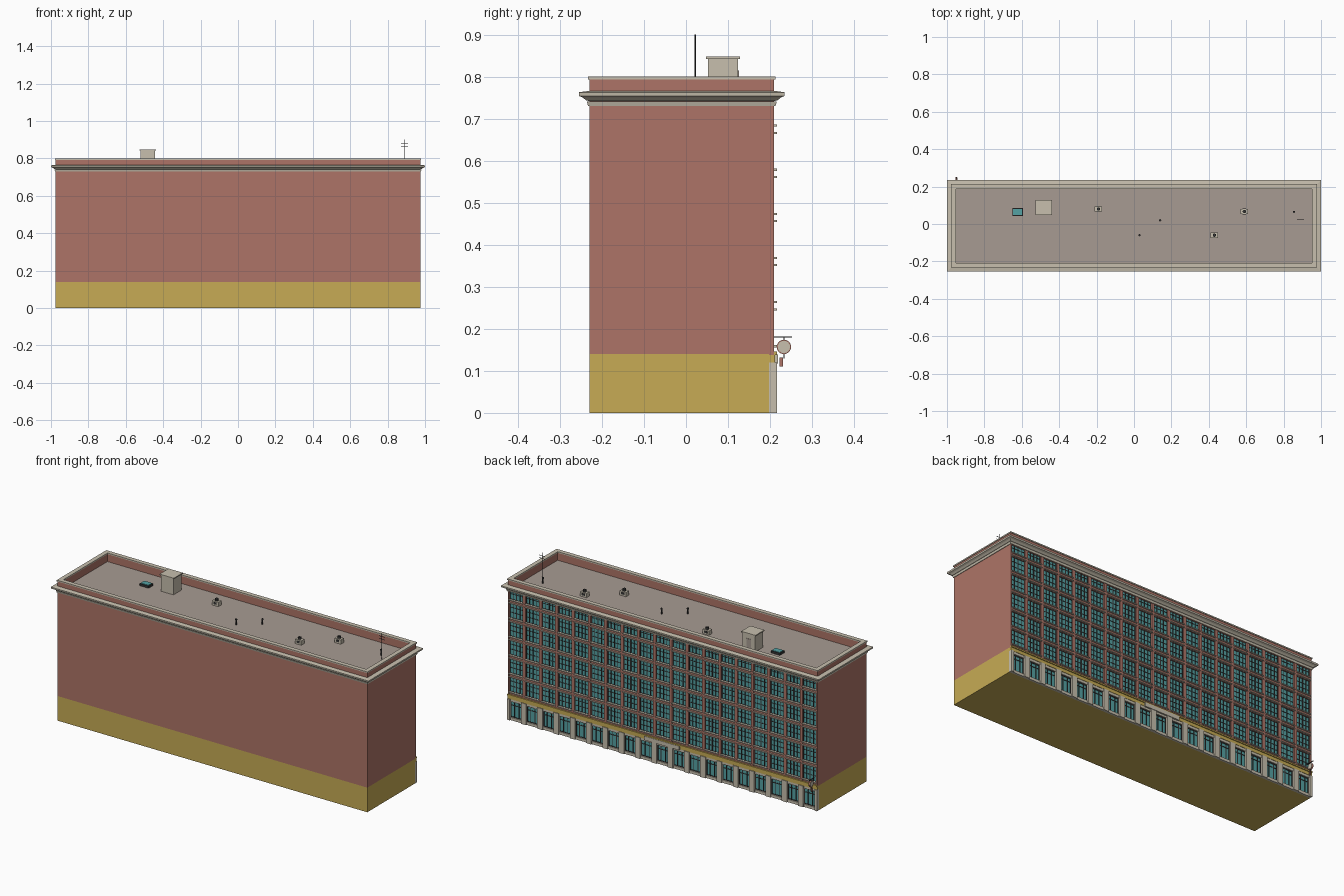
import bpy, bmesh, math
from mathutils import Matrix, Vector

if "Cube" in bpy.data.objects:
    bpy.data.objects.remove(bpy.data.objects["Cube"], do_unlink=True)


def material(name, rgb):
    m = bpy.data.materials.new(name)
    m.use_nodes = True
    m.diffuse_color = (*rgb, 1)
    m.node_tree.nodes["Principled BSDF"].inputs["Base Color"].default_value = (*rgb, 1)
    return m


BRICK = material("red brick", (0.42, 0.175, 0.135))
GOLD = material("ochre render", (0.57, 0.41, 0.09))
STONE = material("pale stone", (0.57, 0.52, 0.42))
ROOF = material("grey roofing", (0.39, 0.33, 0.29))
GLASS = material("teal glass", (0.09, 0.36, 0.37))
DARK = material("dark metal", (0.035, 0.035, 0.035))

# Wall planes and facade rhythm
X, FRONT, BACK = 0.975, -0.23, 0.21
BASE, DECK, TOP = 0.14, 0.75, 0.80
BAYS, FLOORS, STOREY = 19, 6, 0.105
BAY = 2 * X / BAYS
GLAZING = BACK - 0.008
centres = [-X + BAY * (i + 0.5) for i in range(BAYS)]
edges = [-X + BAY * i for i in range(BAYS + 1)]
floors = [0.15 + STOREY * i for i in range(FLOORS)]


def finish(name, bm, mat):
    bmesh.ops.recalc_face_normals(bm, faces=bm.faces)
    me = bpy.data.meshes.new(name)
    bm.to_mesh(me)
    bm.free()
    me.materials.append(mat)
    ob = bpy.data.objects.new(name, me)
    bpy.context.scene.collection.objects.link(ob)
    return ob


def boxes(name, mat, spans):
    """One object of boxes, each given as (x0, x1, y0, y1, z0, z1)."""
    bm = bmesh.new()
    for x0, x1, y0, y1, z0, z1 in spans:
        mid = Vector((x0 + x1, y0 + y1, z0 + z1)) / 2
        size = Matrix.Diagonal((x1 - x0, y1 - y0, z1 - z0, 1))
        bmesh.ops.create_cube(bm, size=1, matrix=Matrix.Translation(mid) @ size)
    return finish(name, bm, mat)


def ring(name, mat, profile):
    """Mitred moulding round the building; profile is (outward offset, z)."""
    bm = bmesh.new()
    loops = []
    for sx, y, sy in ((-1, FRONT, -1), (1, FRONT, -1), (1, BACK, 1), (-1, BACK, 1)):
        loops.append([bm.verts.new((sx * (X + o), y + sy * o, z)) for o, z in profile])
    n = len(profile)
    for c in range(4):
        a, b = loops[c], loops[(c + 1) % 4]
        for i in range(n):
            j = (i + 1) % n
            bm.faces.new((a[i], b[i], b[j], a[j]))
    return finish(name, bm, mat)


def tube(name, mat, pos, radius, depth, axis="Z", sides=12):
    bm = bmesh.new()
    turn = Matrix.Rotation(math.pi / 2, 4, "Y" if axis == "X" else "X")
    if axis == "Z":
        turn = Matrix.Identity(4)
    bmesh.ops.create_cone(bm, cap_ends=True, segments=sides, radius1=radius, radius2=radius,
                          depth=depth, matrix=Matrix.Translation(pos) @ turn)
    return finish(name, bm, mat)


# Main masses
inner = BACK - 0.012
boxes("ground_storey", GOLD, [(-X, X, FRONT, inner, 0, BASE)])
boxes("upper_storeys", BRICK, [(-X, X, FRONT, inner, BASE, DECK - 0.002)])
boxes("roof_deck", ROOF, [(-X + 0.01, X - 0.01, FRONT + 0.01, BACK - 0.01, DECK - 0.002, DECK)])

# Parapet, coping and cornice
ring("parapet", BRICK, [(0, 0.73), (0, 0.794), (-0.02, 0.794), (-0.02, 0.73)])
ring("parapet_coping", STONE, [(0.003, 0.793), (0.003, TOP), (-0.022, TOP), (-0.022, 0.793)])
ring("cornice", STONE, [(-0.005, 0.741), (0.008, 0.744), (0.015, 0.75), (0.024, 0.754),
                        (0.025, 0.763), (0.003, 0.766), (-0.005, 0.766)])
ring("cornice_frieze", STONE, [(-0.005, 0.73), (0.003, 0.73), (0.006, 0.741), (-0.005, 0.741)])

# Upper facade: piers, spandrels and sill mouldings
P = 0.009
boxes("brick_piers", BRICK, [(max(e - P, -X), min(e + P, X), inner, BACK, BASE, 0.74) for e in edges])
boxes("brick_spandrels", BRICK, [(-X, X, inner, BACK - 0.001, z - 0.012, z + 0.008) for z in floors])
W = BAY / 2 - P
boxes("window_sills", STONE, [(c - W - 0.003, c + W + 0.003, inner, BACK + 0.006, z + 0.006, z + 0.011)
                              for c in centres for z in floors])
boxes("window_lintels", STONE, [(c - W - 0.003, c + W + 0.003, inner, BACK + 0.006, z - 0.011, z - 0.006)
                                for c in centres for z in floors[1:]])

# Upper windows with glazing bars
panes, bars = [], []
for c in centres:
    for z in floors:
        low, high = z + 0.011, min(z + STOREY - 0.011, 0.735)
        panes.append((c - W, c + W, inner, GLAZING, low, high))
        for k in range(5):
            x = c - W + 2 * W * k / 4
            t = 0.0025 if k % 2 == 0 else 0.0012
            bars.append((x - t, x + t, inner, GLAZING + 0.003, low, high))
        for f in (0.0, 0.36, 0.7, 1.0):
            h = low + f * (z + STOREY - 0.011 - low)
            if h < high + 0.001:
                bars.append((c - W, c + W, inner, GLAZING + 0.002, h - 0.0014, h + 0.0014))
boxes("upper_window_glass", GLASS, panes)
boxes("upper_window_bars", DARK, bars)

# Shopfronts: stone frame, pilasters, windows and ochre fascia
S = 0.016
boxes("shopfront_pilasters", STONE, [(max(e - S, -X), min(e + S, X), inner, BACK + 0.006, 0, 0.12)
                                     for e in edges])
boxes("shopfront_rails", STONE, [(-X, X, inner, BACK, 0, 0.016), (-X, X, inner, BACK, 0.106, 0.12)])
boxes("shop_glass", GLASS, [(c - 0.036, c + 0.036, inner, GLAZING, 0.016, 0.106) for c in centres])
shop_bars = []
for c in centres:
    for dx in (-0.034, -0.014, 0.014, 0.034):
        shop_bars.append((c + dx - 0.0018, c + dx + 0.0018, inner, GLAZING + 0.003, 0.016, 0.106))
    for h in (0.018, 0.084, 0.104):
        shop_bars.append((c - 0.036, c + 0.036, inner, GLAZING + 0.002, h - 0.002, h + 0.002))
boxes("shop_window_bars", DARK, shop_bars)
boxes("ochre_fascia", GOLD, [(-X, X, inner, BACK + 0.002, 0.12, 0.14),
                             (-X, X, inner, BACK + 0.007, 0.138, 0.146)])
boxes("entrance_nameplate", STONE, [(-0.11, 0.11, BACK, BACK + 0.009, 0.117, 0.139)])

# Hanging round sign on a bracket
sx, sy = -0.95, 0.233
boxes("sign_bracket", DARK, [(sx - 0.002, sx + 0.002, BACK - 0.005, 0.252, 0.179, 0.182),
                             (sx - 0.001, sx + 0.001, sy - 0.001, sy + 0.001, 0.13, 0.18)])
tube("sign_rim", BRICK, (sx, sy, 0.157), 0.017, 0.008, "X", 24)
tube("sign_disc", STONE, (sx, sy, 0.157), 0.0145, 0.011, "X", 24)
boxes("sign_pendant", BRICK, [(sx - 0.003, sx + 0.003, 0.223, 0.231, 0.11, 0.132)])

# Roof stair house with cap and door
boxes("stair_house", STONE, [(-0.522, -0.443, 0.052, 0.124, DECK, 0.842)])
boxes("stair_house_cap", STONE, [(-0.527, -0.438, 0.047, 0.129, 0.842, 0.848)])
boxes("stair_house_door", ROOF, [(-0.497, -0.468, 0.12, 0.126, DECK, 0.815)])

# Skylight
boxes("skylight_kerb", DARK, [(-0.65, -0.594, 0.044, 0.085, DECK, 0.762)])
boxes("skylight_glass", GLASS, [(-0.646, -0.598, 0.048, 0.081, 0.76, 0.765)])

# Roof vents: stone housing, dark opening and raised hood
for i, (x, y) in enumerate(((-0.19, 0.08), (0.59, 0.067), (0.43, -0.06)), 1):
    boxes(f"vent_housing_{i}", STONE, [(x - 0.02, x + 0.02, y - 0.014, y + 0.014, DECK, 0.775)])
    boxes(f"vent_louvre_{i}", DARK, [(x - 0.01, x + 0.01, y - 0.015, y + 0.015, 0.758, 0.77)])
    tube(f"vent_hood_{i}", DARK, (x, y, 0.781), 0.009, 0.012)

# Roof pipes
for i, (x, y) in enumerate(((0.03, -0.06), (0.14, 0.02), (0.855, 0.065)), 1):
    tube(f"roof_pipe_{i}", DARK, (x, y, DECK + 0.015), 0.004, 0.03)
    tube(f"roof_pipe_cap_{i}", DARK, (x, y, DECK + 0.03), 0.006, 0.006)

# Aerial with cross bars
tube("aerial_mast", DARK, (0.89, 0.022, 0.825), 0.0015, 0.15, "Z", 6)
boxes("aerial_arms", DARK, [(0.872, 0.91, 0.021, 0.023, h, h + 0.002) for h in (0.865, 0.88)])
